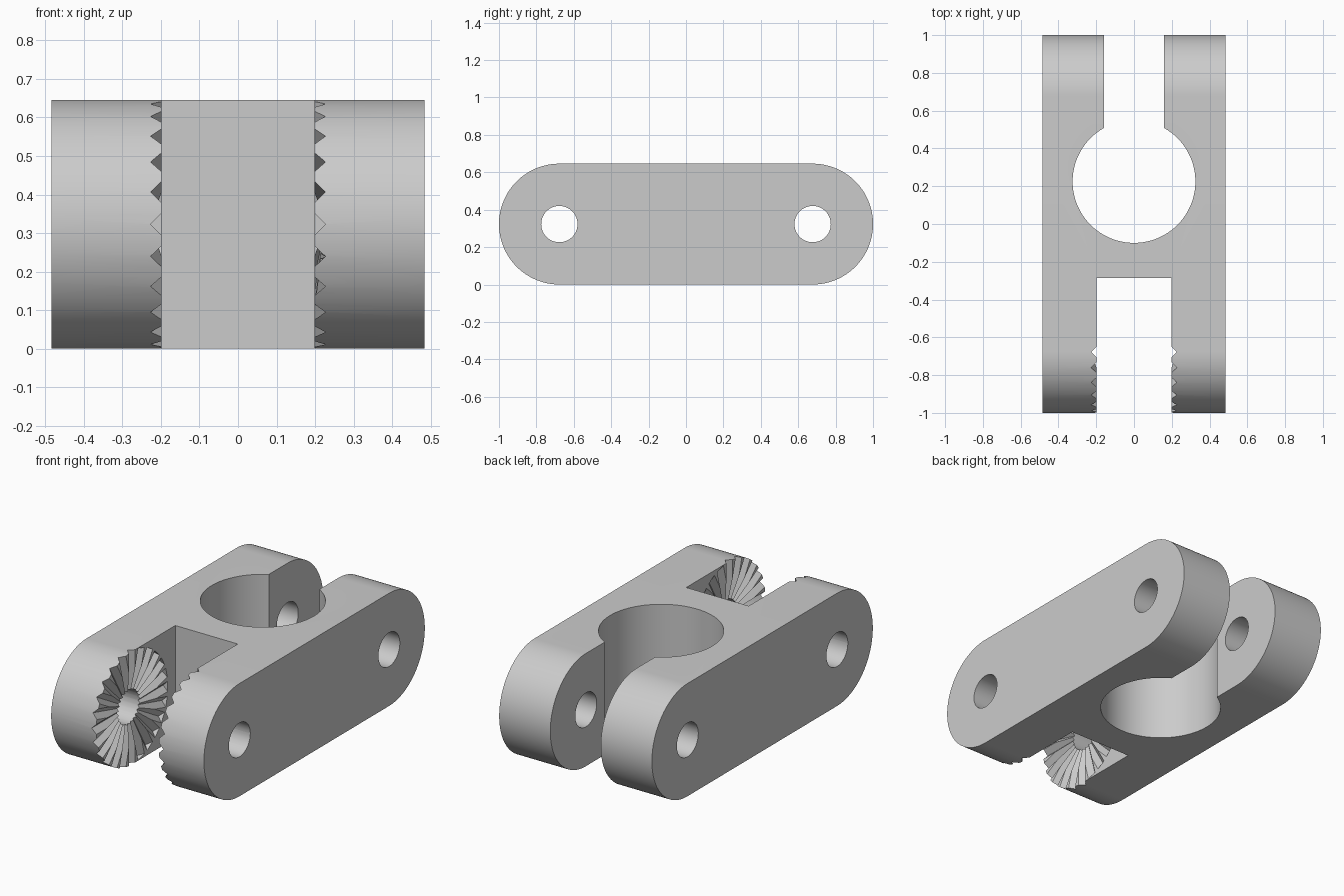
import bpy, bmesh
from math import pi, sin, cos
from mathutils import Matrix, Vector

cube = bpy.data.objects.get("Cube")
if cube:
    bpy.data.objects.remove(cube, do_unlink=True)

R = 0.323           # end radius, half the height
HALF_W = 0.484      # half the width
PIVOT = 1 - R       # distance of each pin hole from the middle
TEETH = 24

grey = bpy.data.materials.new("light_grey")
grey.use_nodes = True
color = (0.6, 0.6, 0.6, 1)
grey.diffuse_color = color
grey.node_tree.nodes["Principled BSDF"].inputs["Base Color"].default_value = color


def prism(name, outline, depth, matrix):
    """Extrude a flat outline evenly about its plane, then place it."""
    bm = bmesh.new()
    face = bm.faces.new([bm.verts.new((x, y, -depth / 2)) for x, y in outline])
    extruded = bmesh.ops.extrude_face_region(bm, geom=[face])["geom"]
    tops = [v for v in extruded if isinstance(v, bmesh.types.BMVert)]
    bmesh.ops.translate(bm, verts=tops, vec=(0, 0, depth))
    bmesh.ops.transform(bm, matrix=matrix, verts=bm.verts)
    bmesh.ops.recalc_face_normals(bm, faces=bm.faces)
    mesh = bpy.data.meshes.new(name)
    bm.to_mesh(mesh)
    bm.free()
    mesh.materials.append(grey)
    obj = bpy.data.objects.new(name, mesh)
    bpy.context.collection.objects.link(obj)
    return obj


def arc(radius, start, sweep, steps, cx=0):
    return [(cx + radius * cos(start + sweep * i / steps),
             radius * sin(start + sweep * i / steps)) for i in range(steps + 1)]


def circle(radius, steps):
    return arc(radius, 0, 2 * pi, steps)[:-1]


def rectangle(x, y0, y1):
    return [(-x, y0), (x, y0), (x, y1), (-x, y1)]


def at(y):
    return Matrix.Translation(Vector((0, y, R)))


# Maps outline x to world y, outline y to world z, depth to world x
SIDEWAYS = Matrix(((0, 0, 1, 0), (1, 0, 0, 0), (0, 1, 0, 0), (0, 0, 0, 1)))

# Rounded bar
bar = arc(R, -pi / 2, pi, 64, PIVOT) + arc(R, pi / 2, pi, 64, -PIVOT)
body = prism("clamp_body", bar, 2 * HALF_W, at(0) @ SIDEWAYS)

# Front fork, clamping bore and rear split
cutters = [
    prism("fork_cutter", rectangle(0.198, -1.2, -0.285), 1, at(0)),
    prism("bore_cutter", circle(0.325, 128), 1, at(0.225)),
    prism("split_cutter", rectangle(0.16, 0.225, 1.2), 1, at(0)),
]

# Pin holes through both pairs of arms
for y in (-PIVOT, PIVOT):
    cutters.append(prism("pin_hole_cutter", circle(0.097, 64), 2, at(y) @ SIDEWAYS))

# Radial V grooves on the facing sides of the fork, one rod per diameter
rod = [(0.227, 0), (0.19, 0.037), (-0.19, 0.037),
       (-0.227, 0), (-0.19, -0.037), (0.19, -0.037)]
for i in range(TEETH // 2):
    turn = Matrix.Rotation(2 * pi * i / TEETH, 4, 'X')
    cutters.append(prism("groove_cutter", rod, 2 * R + 0.001, at(-PIVOT) @ turn))

# Cut everything out of the bar
bpy.context.view_layer.objects.active = body
body.select_set(True)
for cutter in cutters:
    cutter.hide_render = True
    cut = body.modifiers.new(cutter.name, 'BOOLEAN')
    cut.operation = 'DIFFERENCE'
    cut.solver = 'EXACT'
    cut.object = cutter
    bpy.ops.object.modifier_apply(modifier=cut.name)
    bpy.data.objects.remove(cutter, do_unlink=True)

bpy.ops.object.shade_smooth_by_angle(angle=pi / 9)
